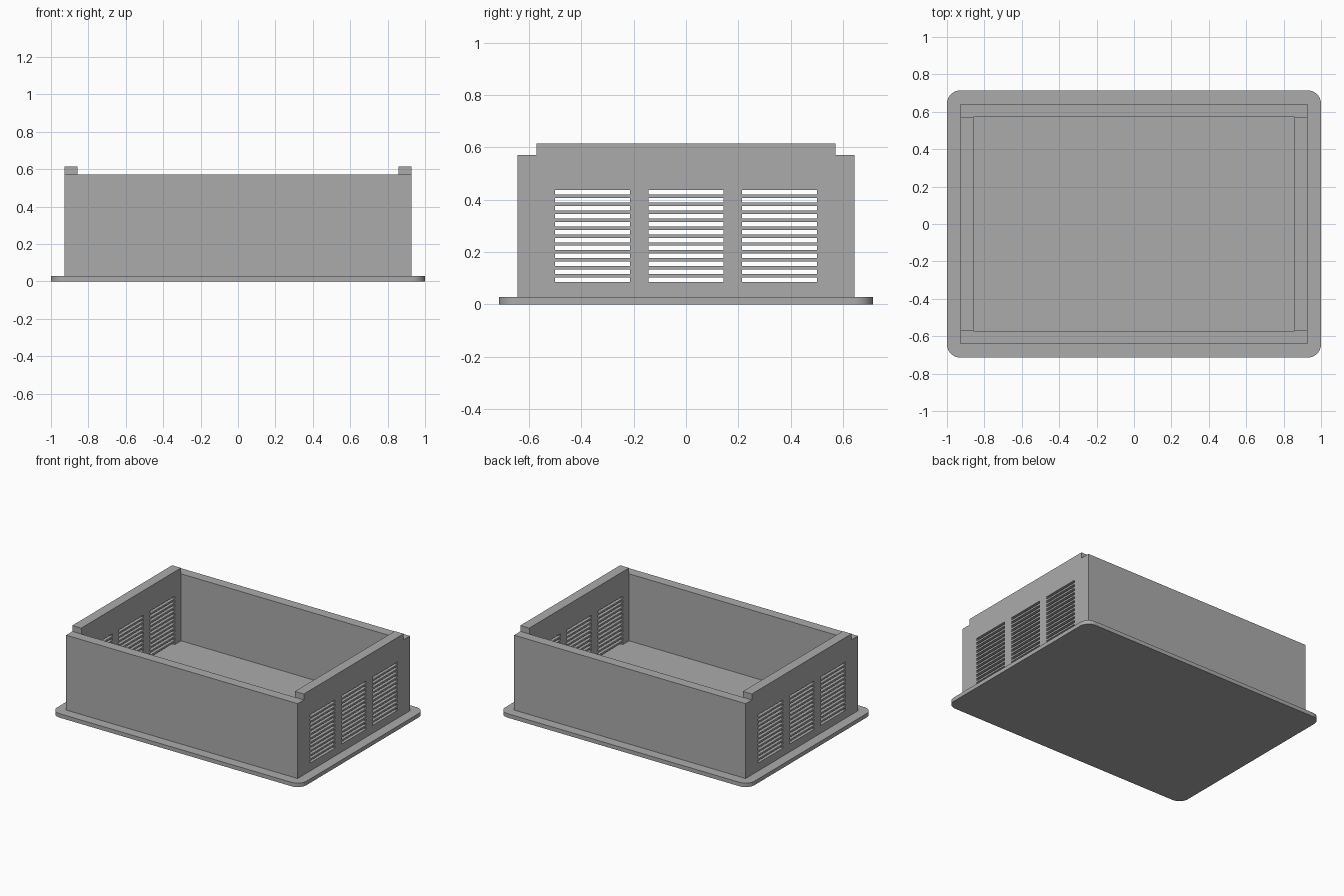
import bpy, bmesh
from mathutils import Vector

cube = bpy.data.objects.get("Cube")
if cube:
    bpy.data.objects.remove(cube, do_unlink=True)

U = 2 / 140                      # one design unit; the plate is 140 units long
PLATE, FLOOR, WALL_TOP, RAIL_TOP = 2, 6, 40, 43
OUT_X, OUT_Y, IN_X, IN_Y = 65, 45, 60, 40

grey = bpy.data.materials.new("light_grey")
grey.use_nodes = True
colour = (0.41, 0.41, 0.41, 1)
grey.diffuse_color = colour
grey.node_tree.nodes["Principled BSDF"].inputs["Base Color"].default_value = colour


def finish(name, bm):
    """Scale the mesh to scene units and make an object of it."""
    bmesh.ops.scale(bm, vec=(U, U, U), verts=bm.verts)
    bmesh.ops.recalc_face_normals(bm, faces=bm.faces)
    mesh = bpy.data.meshes.new(name)
    bm.to_mesh(mesh)
    bm.free()
    mesh.materials.append(grey)
    obj = bpy.data.objects.new(name, mesh)
    bpy.context.collection.objects.link(obj)
    return obj


def add_box(bm, low, high):
    low, high = Vector(low), Vector(high)
    verts = bmesh.ops.create_cube(bm, size=1)["verts"]
    for v in verts:
        v.co = (low + high) / 2 + v.co * (high - low)


def box(name, low, high):
    bm = bmesh.new()
    add_box(bm, low, high)
    return finish(name, bm)


# Base plate with rounded corners
bm = bmesh.new()
add_box(bm, (-70, -50, 0), (70, 50, PLATE))
corners = [e for e in bm.edges if abs(e.verts[0].co.z - e.verts[1].co.z) > 1]
bmesh.ops.bevel(bm, geom=corners, offset=5, segments=12, profile=0.5, affect='EDGES')
plate = finish("base_plate", bm)
bpy.context.view_layer.objects.active = plate
plate.select_set(True)
bpy.ops.object.shade_smooth_by_angle()
plate.select_set(False)

# Inner floor, front wall and back wall
box("inner_floor", (-IN_X, -IN_Y, PLATE), (IN_X, IN_Y, FLOOR))
box("front_wall", (-IN_X, -OUT_Y, PLATE), (IN_X, -IN_Y, WALL_TOP))
box("back_wall", (-IN_X, IN_Y, PLATE), (IN_X, OUT_Y, WALL_TOP))

# Cutter for the vents: three columns of twelve slots
bm = bmesh.new()
for y in (-25, 0, 25):
    for row in range(12):
        z = FLOOR + row * 2.12
        add_box(bm, (-80, y - 10, z), (80, y + 10, z + 1.2))
cutter = finish("vent_cutter", bm)
cutter.hide_render = True
cutter.hide_viewport = True
cutter.display_type = 'WIRE'

# Side walls with a raised rail, stepped down at both ends
half = [(OUT_Y, PLATE), (OUT_Y, WALL_TOP), (IN_Y, WALL_TOP), (IN_Y, RAIL_TOP)]
outline = half + [(-y, z) for y, z in reversed(half)]
for name, x in (("left_wall", IN_X), ("right_wall", -OUT_X)):
    bm = bmesh.new()
    face = bm.faces.new([bm.verts.new((x, y, z)) for y, z in outline])
    new = bmesh.ops.extrude_face_region(bm, geom=[face])["geom"]
    moved = [g for g in new if isinstance(g, bmesh.types.BMVert)]
    bmesh.ops.translate(bm, vec=(OUT_X - IN_X, 0, 0), verts=moved)
    wall = finish(name, bm)
    vents = wall.modifiers.new("vents", 'BOOLEAN')
    vents.operation = 'DIFFERENCE'
    vents.solver = 'EXACT'
    vents.object = cutter
